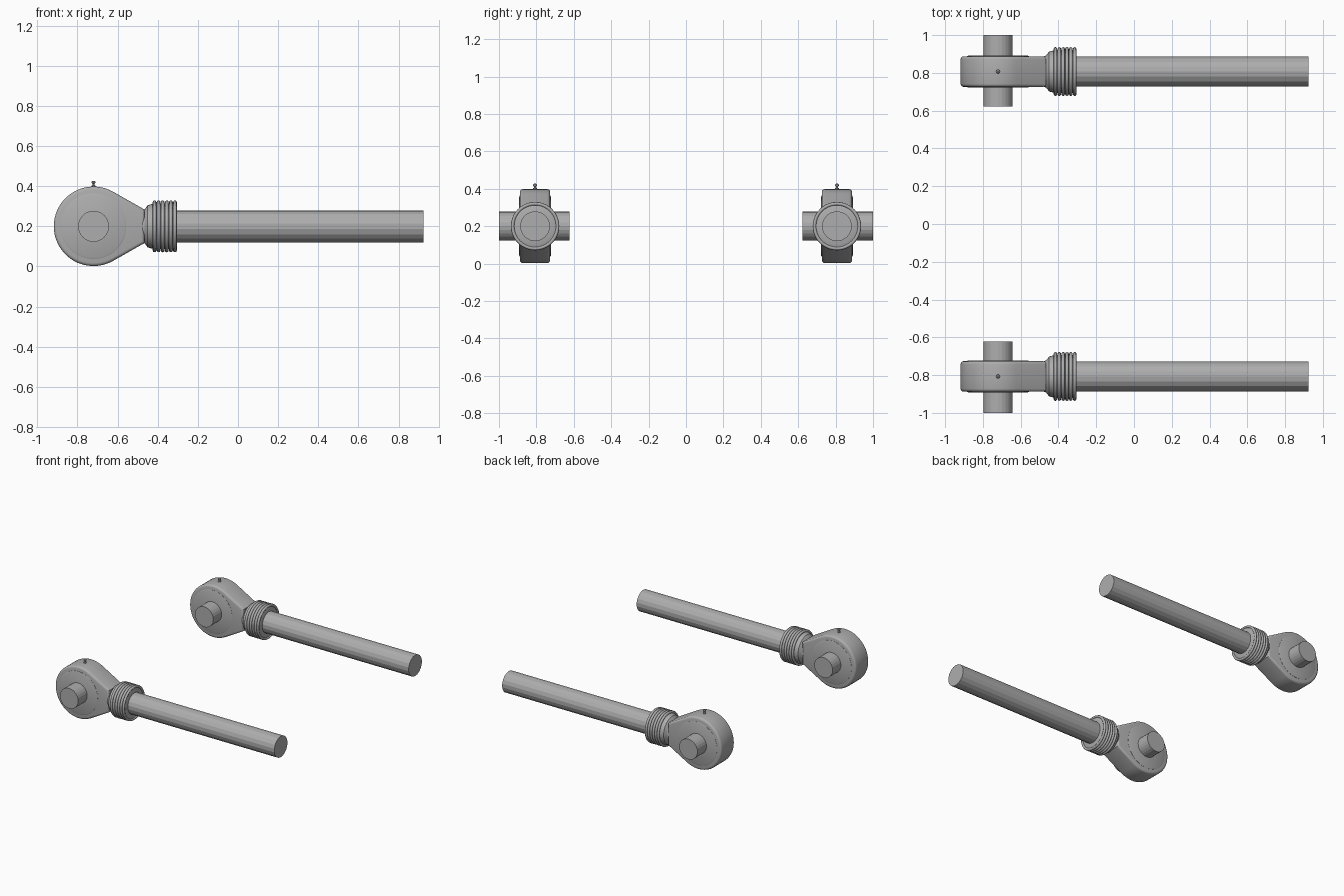
import bpy, bmesh, math
from mathutils import Vector

if "Cube" in bpy.data.objects:
    bpy.data.objects.remove(bpy.data.objects["Cube"])

PIN_X, AXIS_Z, HEAD_R, HALF_T = -0.72, 0.2, 0.198, 0.081

steel = bpy.data.materials.new("steel_grey")
steel.diffuse_color = (0.42, 0.42, 0.42, 1)
steel.use_nodes = True
steel.node_tree.nodes["Principled BSDF"].inputs["Base Color"].default_value = steel.diffuse_color


def finish(bm, name, smooth=None):
    bmesh.ops.recalc_face_normals(bm, faces=bm.faces[:])
    mesh = bpy.data.meshes.new(name)
    bm.to_mesh(mesh)
    bm.free()
    mesh.materials.append(steel)
    ob = bpy.data.objects.new(name, mesh)
    bpy.context.collection.objects.link(ob)
    if smooth:
        bpy.ops.object.select_all(action='DESELECT')
        ob.select_set(True)
        bpy.context.view_layer.objects.active = ob
        bpy.ops.object.shade_smooth_by_angle(angle=math.radians(smooth))
    return ob


def lathe(name, profile, origin, axis, sides, smooth=None, closed=False):
    """Revolve (distance along axis, radius) points about an axis."""
    bm = bmesh.new()
    u = Vector((0, 0, 1)) if axis != 'Z' else Vector((1, 0, 0))
    a = {'X': Vector((1, 0, 0)), 'Y': Vector((0, 1, 0)), 'Z': Vector((0, 0, 1))}[axis]
    v = a.cross(u)
    rings = []
    for d, r in profile:
        ring = []
        for i in range(sides):
            t = 2 * math.pi * i / sides
            ring.append(bm.verts.new(Vector(origin) + a * d + (u * math.cos(t) + v * math.sin(t)) * r))
        rings.append(ring)
    pairs = list(zip(rings, rings[1:])) + ([(rings[-1], rings[0])] if closed else [])
    for p, q in pairs:
        for i in range(sides):
            j = (i + 1) % sides
            bm.faces.new((p[i], p[j], q[j], q[i]))
    if not closed:
        bm.faces.new(rings[0])
        bm.faces.new(rings[-1])
    return finish(bm, name, smooth)


def eye_head(name, y):
    """Teardrop eye: round end plus straight flanks running to the neck."""
    outline = []
    start = math.radians(60)
    steps = 36
    for i in range(steps + 1):
        t = start + (2 * math.pi - 2 * start) * i / steps
        outline.append((PIN_X + HEAD_R * math.cos(t), AXIS_Z + HEAD_R * math.sin(t)))
    outline += [(-0.465, AXIS_Z - 0.083), (-0.465, AXIS_Z + 0.083)]
    bm = bmesh.new()
    face = bm.faces.new([bm.verts.new((x, y - HALF_T, z)) for x, z in outline])
    out = bmesh.ops.extrude_face_region(bm, geom=[face])
    bmesh.ops.translate(bm, vec=(0, 2 * HALF_T, 0),
                        verts=[g for g in out['geom'] if isinstance(g, bmesh.types.BMVert)])
    # rounded rims on both faces
    rims = [e for e in bm.edges if abs(e.verts[0].co.y - e.verts[1].co.y) < 1e-5]
    bmesh.ops.bevel(bm, geom=rims, offset=0.016, segments=3, profile=0.5, affect='EDGES')
    return finish(bm, name, 40)


for side, y in (("front", -0.807), ("back", 0.807)):
    eye_head(side + "_eye_head", y)

    # bearing face, standing slightly proud behind a shallow step
    lathe(side + "_bearing_face",
          [(-0.085, 0.156), (-0.082, 0.163), (0.082, 0.163), (0.085, 0.156)],
          (PIN_X, y, AXIS_Z), 'Y', 48, 30)

    # cross pin
    pin_y = math.copysign(0.811, y)
    lathe(side + "_cross_pin", [(-0.189, 0.077), (0.189, 0.077)],
          (PIN_X, pin_y, AXIS_Z), 'Y', 24)

    # long rod
    lathe(side + "_rod", [(-0.48, 0.08), (0.925, 0.08)], (0, y, AXIS_Z), 'X', 18)

    # flared neck and bellows core
    lathe(side + "_neck",
          [(-0.50, 0.072), (-0.465, 0.085), (-0.45, 0.105), (-0.42, 0.114),
           (-0.312, 0.114), (-0.306, 0.095)],
          (0, y, AXIS_Z), 'X', 32, 30)

    # bellows rings
    for k in range(6):
        tube = [(0.0095 * math.cos(t * math.pi / 4), 0.12 + 0.0095 * math.sin(t * math.pi / 4))
                for t in range(8)]
        lathe(f"{side}_bellows_ring_{k + 1}", tube,
              (-0.416 + 0.0204 * k, y, AXIS_Z), 'X', 40, 60, closed=True)

    # grease nipple
    lathe(side + "_grease_nipple",
          [(-0.01, 0.010), (0.005, 0.010), (0.008, 0.006), (0.014, 0.006),
           (0.018, 0.010), (0.024, 0.010), (0.029, 0.004)],
          (PIN_X, y, AXIS_Z + HEAD_R), 'Z', 12, 30)
